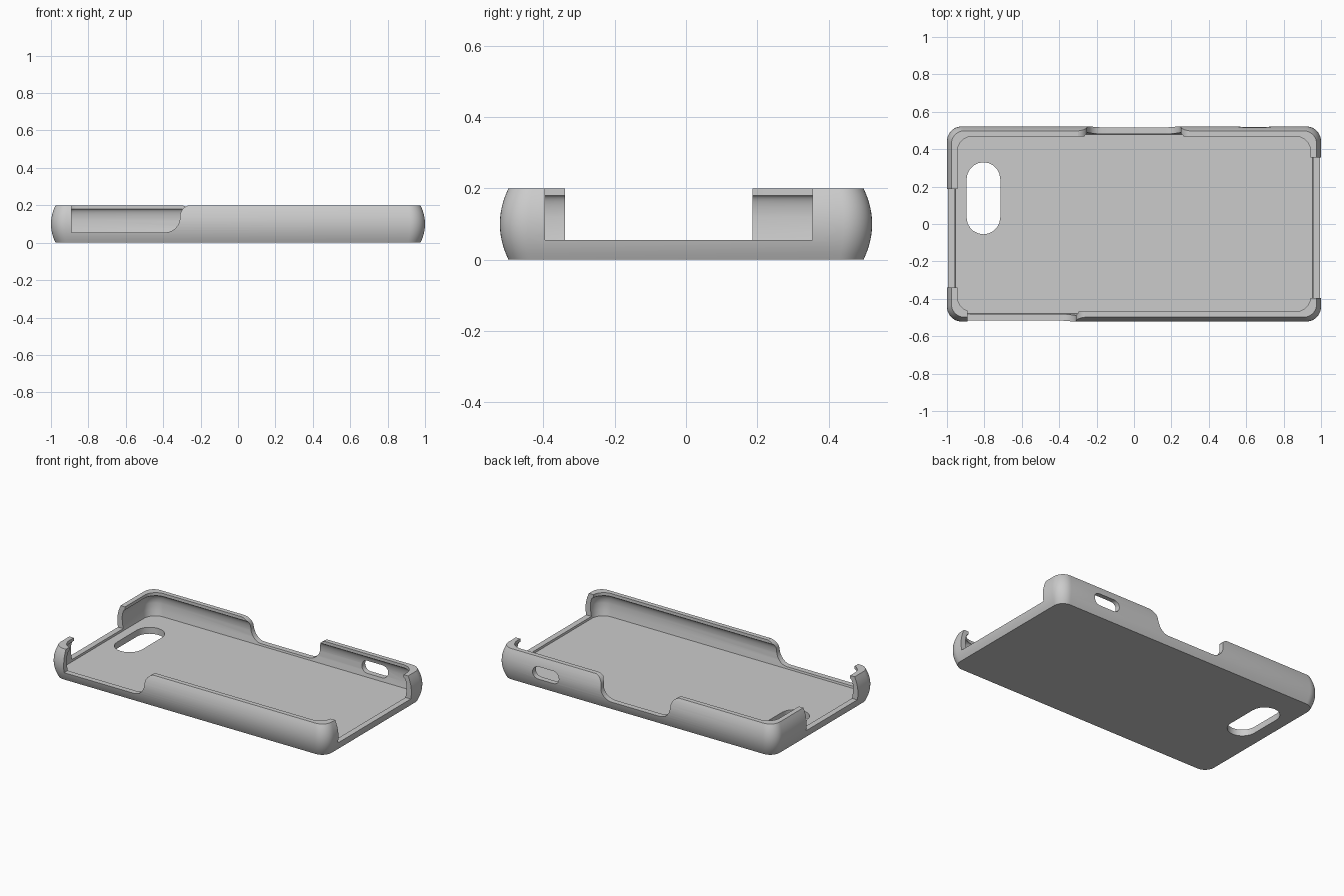
import bpy, bmesh
from math import sin, cos, pi, radians
from mathutils import Vector

if "Cube" in bpy.data.objects:
    bpy.data.objects.remove(bpy.data.objects["Cube"], do_unlink=True)

HEIGHT, FLOOR, CUT = 0.2, 0.042, 0.055

grey = bpy.data.materials.new("light_grey_plastic")
grey.use_nodes = True
grey.diffuse_color = (0.6, 0.6, 0.6, 1)
grey.node_tree.nodes["Principled BSDF"].inputs["Base Color"].default_value = (0.6, 0.6, 0.6, 1)


def make_object(name, bm):
    bmesh.ops.recalc_face_normals(bm, faces=bm.faces)
    mesh = bpy.data.meshes.new(name)
    bm.to_mesh(mesh)
    bm.free()
    obj = bpy.data.objects.new(name, mesh)
    bpy.context.collection.objects.link(obj)
    return obj


def arc(cx, cy, r, start, end, steps=10):
    angles = [radians(start + (end - start) * i / steps) for i in range(steps + 1)]
    return [(cx + r * cos(a), cy + r * sin(a)) for a in angles]


def rounded_rect(hx, hy, r):
    pts = []
    for sx, sy, a in ((1, 1, 0), (-1, 1, 90), (-1, -1, 180), (1, -1, 270)):
        pts += arc(sx * (hx - r), sy * (hy - r), r, a, a + 90)
    return pts


def prism(name, points, offset, depth):
    """Extrude a closed outline; offset maps 2D points into space."""
    bm = bmesh.new()
    face = bm.faces.new([bm.verts.new(offset(*p)) for p in points])
    ext = bmesh.ops.extrude_face_region(bm, geom=[face])
    moved = [v for v in ext["geom"] if isinstance(v, bmesh.types.BMVert)]
    bmesh.ops.translate(bm, verts=moved, vec=Vector(depth))
    obj = make_object(name, bm)
    obj.hide_render = True
    return obj


def flared_end(wall, s):
    """Cutout end: rounded bottom corner, then a rim curling outwards."""
    low = [(wall + s * (x - 0.08), z) for x, z in arc(0, CUT + 0.08, 0.08, -90, 0)]
    high = [(wall + s * (x + 0.06), z) for x, z in arc(0, 0.141, 0.06, 180, 101)]
    return low + high + [(high[-1][0], 0.3)]


# Case shell: bulged outer wall, rim, hollow inner wall with a lip, and floor
rings = []
for i in range(13):
    z = HEIGHT * i / 12
    bulge = 0.024 * ((z - 0.1) / 0.1) ** 2
    rings.append((1 - bulge, 0.522 - bulge, 0.08 - bulge * 0.5, z))
rings.append((0.944, 0.468, 0.08, HEIGHT))
rings.append((0.944, 0.468, 0.08, 0.18))
for i in range(1, 9):
    t = i / 8 * pi / 2
    rings.append((0.944 + 0.021 * sin(t), 0.468 + 0.021 * sin(t), 0.08, 0.12 + 0.06 * cos(t)))
rings.append((0.962, 0.486, 0.08, 0.08))
rings.append((0.955, 0.479, 0.08, FLOOR))

bm = bmesh.new()
loops = [[bm.verts.new((x, y, z)) for x, y in rounded_rect(hx, hy, r)] for hx, hy, r, z in rings]
for a, b in zip(loops, loops[1:]):
    for k in range(len(a)):
        n = (k + 1) % len(a)
        bm.faces.new((a[k], a[n], b[n], b[k]))
bm.faces.new(loops[0])
bm.faces.new(loops[-1])
case = make_object("phone_case_shell", bm)
case.data.materials.append(grey)

# Cutouts through the long sides
def upright(y):
    return lambda x, z: (x, y, z)

front_cut = [(-0.89, 0.3), (-0.89, CUT)] + flared_end(-0.31, 1)
back_cut = flared_end(-0.25, -1)[::-1] + flared_end(0.25, 1)
slot = arc(0.70, 0.105, 0.04, -90, 90) + arc(0.59, 0.105, 0.04, 90, 270)
cutters = [
    prism("front_cutter", front_cut, upright(-0.7), (0, 0.28, 0)),
    prism("back_cutter", back_cut, upright(0.42), (0, 0.28, 0)),
    prism("button_cutter", slot, upright(0.42), (0, 0.28, 0)),
]

# Cutouts through the short ends
for name, x, y0, y1 in (("left_end_cutter", 0.85, -0.395, 0.355),
                        ("right_end_cutter", -1.15, -0.34, 0.187)):
    rect = [(y0, CUT), (y1, CUT), (y1, 0.3), (y0, 0.3)]
    cutters.append(prism(name, rect, lambda y, z, x=x: (x, y, z), (0.3, 0, 0)))

# Camera window through the floor
window = arc(-0.805, 0.24, 0.09, 0, 180) + arc(-0.805, 0.035, 0.09, 180, 360)
cutters.append(prism("camera_cutter", window, lambda x, y: (x, y, -0.1), (0, 0, 0.2)))

bpy.ops.object.select_all(action="DESELECT")
case.select_set(True)
bpy.context.view_layer.objects.active = case
for cutter in cutters:
    mod = case.modifiers.new(cutter.name, "BOOLEAN")
    mod.operation = "DIFFERENCE"
    mod.solver = "EXACT"
    mod.object = cutter
    bpy.ops.object.modifier_apply(modifier=mod.name)
    bpy.data.objects.remove(cutter, do_unlink=True)

bpy.ops.object.shade_smooth_by_angle(angle=radians(30))
